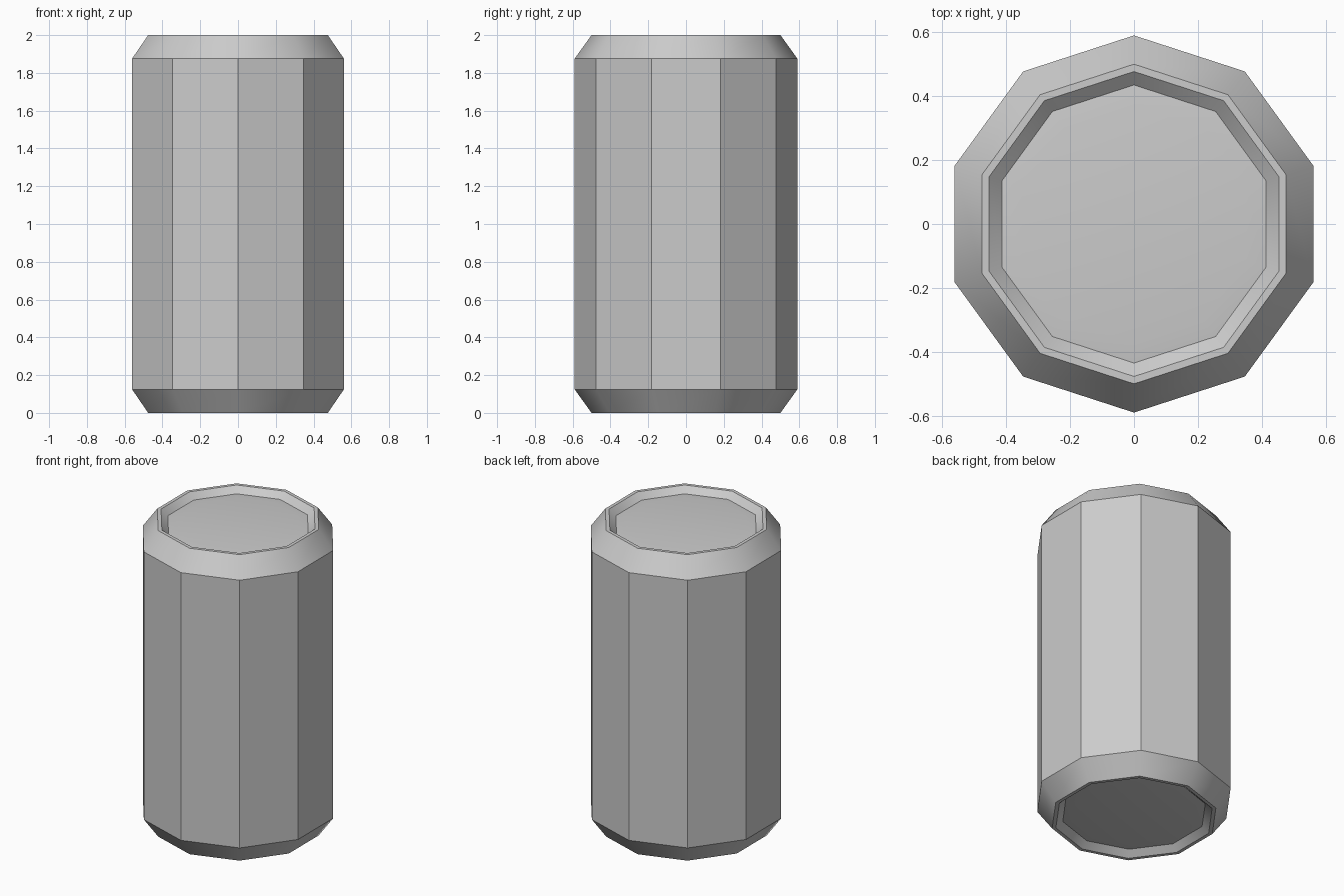
import bpy, bmesh, math

if "Cube" in bpy.data.objects:
    bpy.data.objects.remove(bpy.data.objects["Cube"])

SIDES = 10
HEIGHT = 2.0


def lathe(name, profile, cap_start=False, cap_end=False):
    """Spin a (radius, z) profile into a ten-sided solid of revolution."""
    bm = bmesh.new()
    rings = []
    for r, z in profile:
        ring = []
        for k in range(SIDES):
            a = math.radians(-90) + 2 * math.pi * k / SIDES
            ring.append(bm.verts.new((r * math.cos(a), r * math.sin(a), z)))
        rings.append(ring)
    for low, high in zip(rings, rings[1:]):
        for k in range(SIDES):
            n = (k + 1) % SIDES
            bm.faces.new((low[k], low[n], high[n], high[k]))
    if cap_start:
        bm.faces.new(rings[0][::-1])
    if cap_end:
        bm.faces.new(rings[-1])
    mesh = bpy.data.meshes.new(name)
    bm.to_mesh(mesh)
    bm.free()
    obj = bpy.data.objects.new(name, mesh)
    bpy.context.collection.objects.link(obj)
    # Shallow angles blend, the body facets stay flat
    bpy.ops.object.select_all(action='DESELECT')
    obj.select_set(True)
    bpy.context.view_layer.objects.active = obj
    bpy.ops.object.shade_smooth_by_angle(angle=math.radians(30))
    return obj


# Upper half: shoulder, rim, inner wall, recessed lid
upper = [(0.59, 1.875), (0.50, HEIGHT), (0.477, HEIGHT),
         (0.435, HEIGHT - 0.038), (0.37, HEIGHT - 0.031)]
# Lower half mirrors the upper
lower = [(r, HEIGHT - z) for r, z in reversed(upper)]

lathe("can", lower + upper, cap_start=True, cap_end=True)
